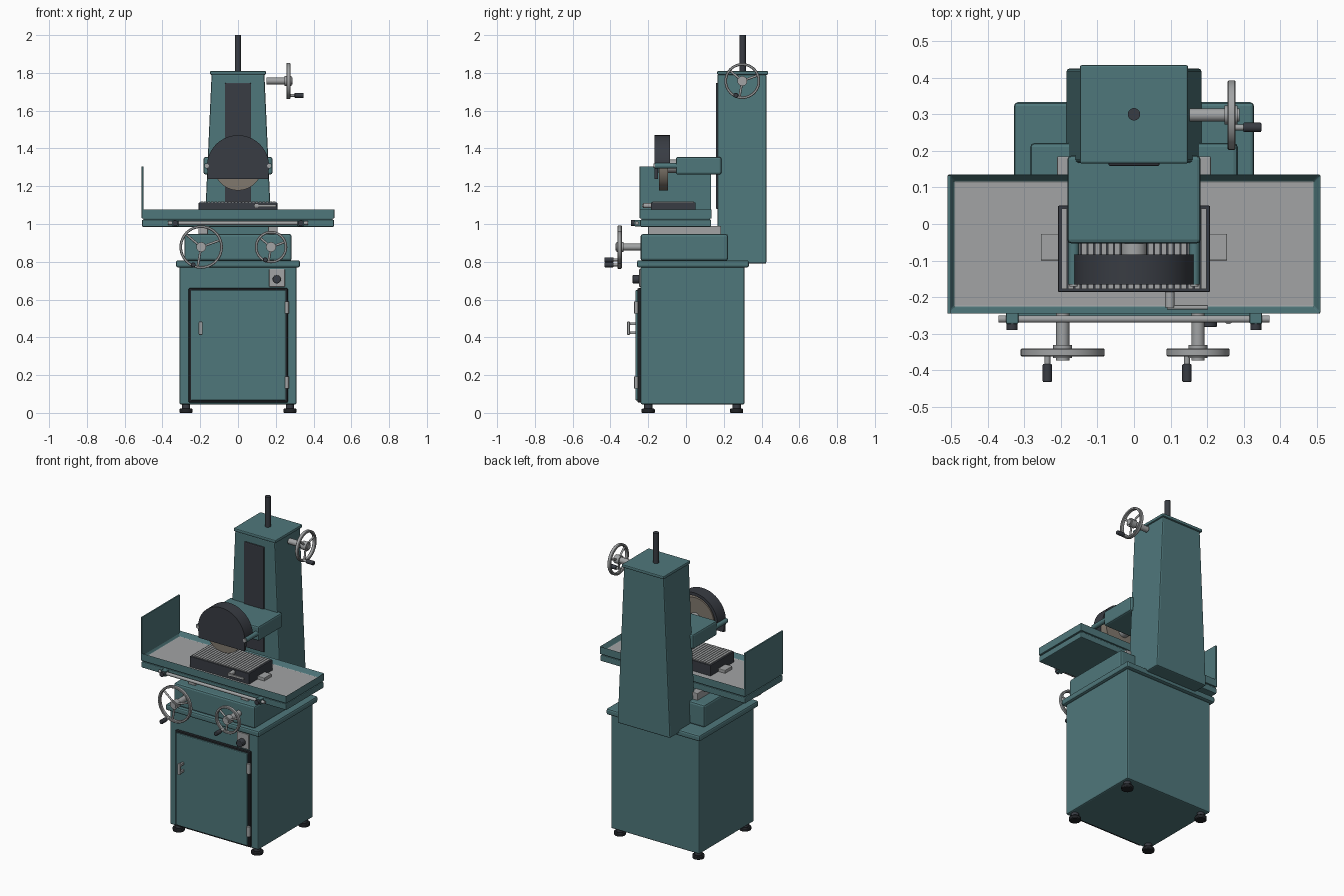
import bpy, bmesh, math
from mathutils import Vector, Matrix

if "Cube" in bpy.data.objects:
    bpy.data.objects.remove(bpy.data.objects["Cube"])


def material(name, rgb):
    m = bpy.data.materials.new(name)
    m.diffuse_color = (*rgb, 1)
    m.use_nodes = True
    m.node_tree.nodes["Principled BSDF"].inputs["Base Color"].default_value = m.diffuse_color
    return m


TEAL = material("teal paint", (0.078, 0.185, 0.198))
STEEL = material("light steel", (0.36, 0.37, 0.375))
DARK = material("dark grey", (0.040, 0.045, 0.056))
BLACK = material("black rubber", (0.014, 0.016, 0.019))
STONE = material("abrasive stone", (0.22, 0.19, 0.155))


def finish(name, bm, mat, bevel=0, smooth=False):
    bmesh.ops.recalc_face_normals(bm, faces=bm.faces)
    me = bpy.data.meshes.new(name)
    bm.to_mesh(me)
    bm.free()
    ob = bpy.data.objects.new(name, me)
    bpy.context.collection.objects.link(ob)
    me.materials.append(mat)
    if bevel:
        b = ob.modifiers.new("bevel", "BEVEL")
        b.width, b.segments = bevel, 2
    if smooth:
        bpy.ops.object.select_all(action="DESELECT")
        ob.select_set(True)
        bpy.context.view_layer.objects.active = ob
        bpy.ops.object.shade_smooth_by_angle(angle=math.radians(35))
    return ob


def box(name, x, y, z, mat, bevel=0.0, taper=1.0):
    """Box from (min, max) pairs; taper scales the top in x."""
    bm = bmesh.new()
    bmesh.ops.create_cube(bm, size=1)
    for v in bm.verts:
        k = taper if v.co.z > 0 else 1
        v.co = [(r[0] + r[1]) / 2 + c * (r[1] - r[0]) * s
                for r, c, s in zip((x, y, z), v.co, (k, 1, 1))]
    return finish(name, bm, mat, bevel)


def cyl(name, a, b, r, mat, segs=24, bevel=0):
    a, b = Vector(a), Vector(b)
    d = b - a
    bm = bmesh.new()
    M = Matrix.Translation((a + b) / 2) @ d.to_track_quat("Z", "Y").to_matrix().to_4x4()
    bmesh.ops.create_cone(bm, cap_ends=True, segments=segs, radius1=r, radius2=r,
                          depth=d.length, matrix=M)
    return finish(name, bm, mat, bevel, True)


def prism(name, pts, y0, y1, mat):
    """Extrude an x-z outline along y."""
    bm = bmesh.new()
    f = bm.faces.new([bm.verts.new((x, y0, z)) for x, z in pts])
    ext = bmesh.ops.extrude_face_region(bm, geom=[f])["geom"]
    for v in ext:
        if isinstance(v, bmesh.types.BMVert):
            v.co.y = y1
    return finish(name, bm, mat, 0, True)


def handwheel(name, centre, R, side):
    """Spoked wheel with crank; side wheels face +x, others face -y."""
    c = Vector(centre)

    def P(u, v, w):
        return c + (Vector((w, u, v)) if side else Vector((u, -w, v)))

    bm = bmesh.new()
    prof = [(R, -.008), (R, .008), (R - .003, .011), (R - .011, .011),
            (R - .014, .008), (R - .014, -.008), (R - .011, -.011), (R - .003, -.011)]
    n = 48
    rings = []
    for i in range(n):
        t = 2 * math.pi * i / n
        rings.append([bm.verts.new(P(r * math.cos(t), r * math.sin(t), w)) for r, w in prof])
    for i in range(n):
        a, b = rings[i], rings[(i + 1) % n]
        for j in range(8):
            k = (j + 1) % 8
            bm.faces.new((a[j], a[k], b[k], b[j]))
    finish(name + "_rim", bm, STEEL, 0, True)
    for deg in (20, 140, 260):
        t = math.radians(deg)
        cyl(name + "_spoke", P(0, 0, 0), P((R - .007) * math.cos(t), (R - .007) * math.sin(t), 0),
            .006, STEEL, 12)
    cyl(name + "_hub", P(0, 0, -.02), P(0, 0, .016), .026, STEEL)
    cyl(name + "_shaft", P(0, 0, -.115), P(0, 0, .022), .018, STEEL)
    t = math.radians(246)
    u, v = (R - .012) * math.cos(t), (R - .012) * math.sin(t)
    cyl(name + "_crank_pin", P(u, v, 0), P(u, v, .035), .008, STEEL, 16)
    cyl(name + "_crank_grip", P(u, v, .032), P(u, v, .081), .013, DARK, 20, .003)


# Cabinet with feet
box("cabinet", (-.31, .31), (-.24, .31), (.045, .775), TEAL, .008)
box("cabinet_top", (-.328, .328), (-.26, .333), (.77, .808), TEAL, .01)
for x in (-.275, .275):
    for y in (-.2, .268):
        cyl("foot_pad", (x, y, 0), (x, y, .022), .035, BLACK, 24, .004)
        cyl("foot_stem", (x, y, .02), (x, y, .05), .022, DARK)

# Door, hinges, handle and switch
box("door_gasket", (-.262, .264), (-.258, -.235), (.055, .66), BLACK, .006)
box("door", (-.25, .252), (-.268, -.25), (.066, .65), TEAL, .005)
for z in (.16, .558):
    cyl("hinge", (.258, -.263, z - .032), (.258, -.263, z + .032), .011, STEEL, 16)
box("handle_grip", (-.208, -.188), (-.312, -.297), (.413, .483), STEEL, .004)
for z in (.425, .471):
    box("handle_post", (-.205, -.191), (-.3, -.262), (z - .007, z + .007), STEEL)
box("switch_plate", (.165, .248), (-.248, -.235), (.667, .762), STEEL, .003)
cyl("switch_knob", (.205, -.24, .707), (.205, -.282, .707), .022, DARK, 24, .003)

# Saddle and cross ways
box("saddle", (-.284, .284), (-.24, .222), (.805, .947), TEAL, .012)
for s in (-1, 1):
    box("cross_way", sorted((s * .16, s * .21)), (-.2, .185), (.94, .99), STEEL, .003)

# Table: base slab plus recessed tray
box("table_base", (-.508, .508), (-.243, .133), (.985, 1.023), TEAL, .005)
box("table_neck", (-.5, .5), (-.236, .126), (1.02, 1.032), TEAL)
bm = bmesh.new()
bmesh.ops.create_cube(bm, size=1)
for v in bm.verts:
    v.co = (v.co.x * 1.02, -.055 + v.co.y * .38, 1.054 + v.co.z * .05)
top = max(bm.faces, key=lambda f: f.calc_center_median().z)
bmesh.ops.inset_region(bm, faces=[top], thickness=.026)
bmesh.ops.translate(bm, verts=top.verts, vec=(0, 0, -.03))
top.material_index = 1
tray = finish("table_tray", bm, TEAL, .004)
tray.data.materials.append(STEEL)
box("splash_guard", (-.51, -.5), (-.245, .133), (1.04, 1.305), TEAL, .002)

# Stop rail along the table front
cyl("stop_rail", (-.37, -.26, 1.005), (.37, -.26, 1.005), .01, STEEL)
for x in (-.333, .333):
    box("stop_block", (x - .017, x + .017), (-.273, -.24), (.988, 1.022), TEAL, .003)
    cyl("stop_knob", (x, -.27, 1.005), (x, -.29, 1.005), .015, DARK, 20)

# Magnetic chuck with laminated top, clamps and lever
box("chuck_body", (-.208, .208), (-.186, .05), (1.045, 1.115), DARK, .003)
N = 22
for i in range(N):
    x = -.2 + .4 * (i + .5) / N
    box("chuck_lamination", (x - .0072, x + .0072), (-.178, .042), (1.11, 1.12), STEEL)
for s in (-1, 1):
    box("chuck_clamp", sorted((s * .2, s * .255)), (-.1, -.027), (1.045, 1.068), STEEL, .003)
cyl("chuck_lever_boss", (.098, -.18, 1.097), (.098, -.228, 1.097), .013, STEEL)
box("chuck_lever", (.09, .203), (-.234, -.222), (1.09, 1.104), STEEL, .003)

# Column, cap, lift screw and slide
box("column", (-.185, .185), (.167, .425), (.79, 1.795), TEAL, .008, .755)
box("column_cap", (-.148, .148), (.165, .435), (1.79, 1.81), TEAL, .006)
cyl("lift_screw", (0, .3, 1.8), (0, .3, 2), .017, DARK)
box("column_slide", (-.07, .07), (.158, .18), (1.08, 1.747), DARK, .006)

# Wheel head, guard arms and spindle
box("wheel_head", (-.182, .182), (-.053, .187), (1.262, 1.355), TEAL, .01)
for x in (-.165, .165):
    cyl("guard_arm", (x, -.04, 1.308), (x, -.165, 1.308), .015, TEAL)
    cyl("guard_arm_tip", (x, -.164, 1.308), (x, -.171, 1.308), .011, STEEL)
cyl("spindle", (0, -.04, 1.306), (0, -.145, 1.306), .035, STEEL)
cyl("grinding_wheel", (0, -.095, 1.306), (0, -.144, 1.306), .128, STONE, 64)


def arc(r, flip=False):
    p = [(r * math.cos(math.pi * i / 32), 1.306 + r * math.sin(math.pi * i / 32))
         for i in range(33)]
    return p[::-1] if flip else p


prism("guard_shell", arc(.164) + arc(.145, True), -.165, -.084, DARK)
prism("guard_cover", arc(.164) + [(-.16, 1.238), (.16, 1.238)], -.166, -.148, DARK)

# Handwheels
handwheel("traverse_wheel", (-.195, -.351, .878), .115, False)
handwheel("cross_feed_wheel", (.175, -.351, .878), .086, False)
handwheel("lift_wheel", (.267, .298, 1.757), .095, True)
